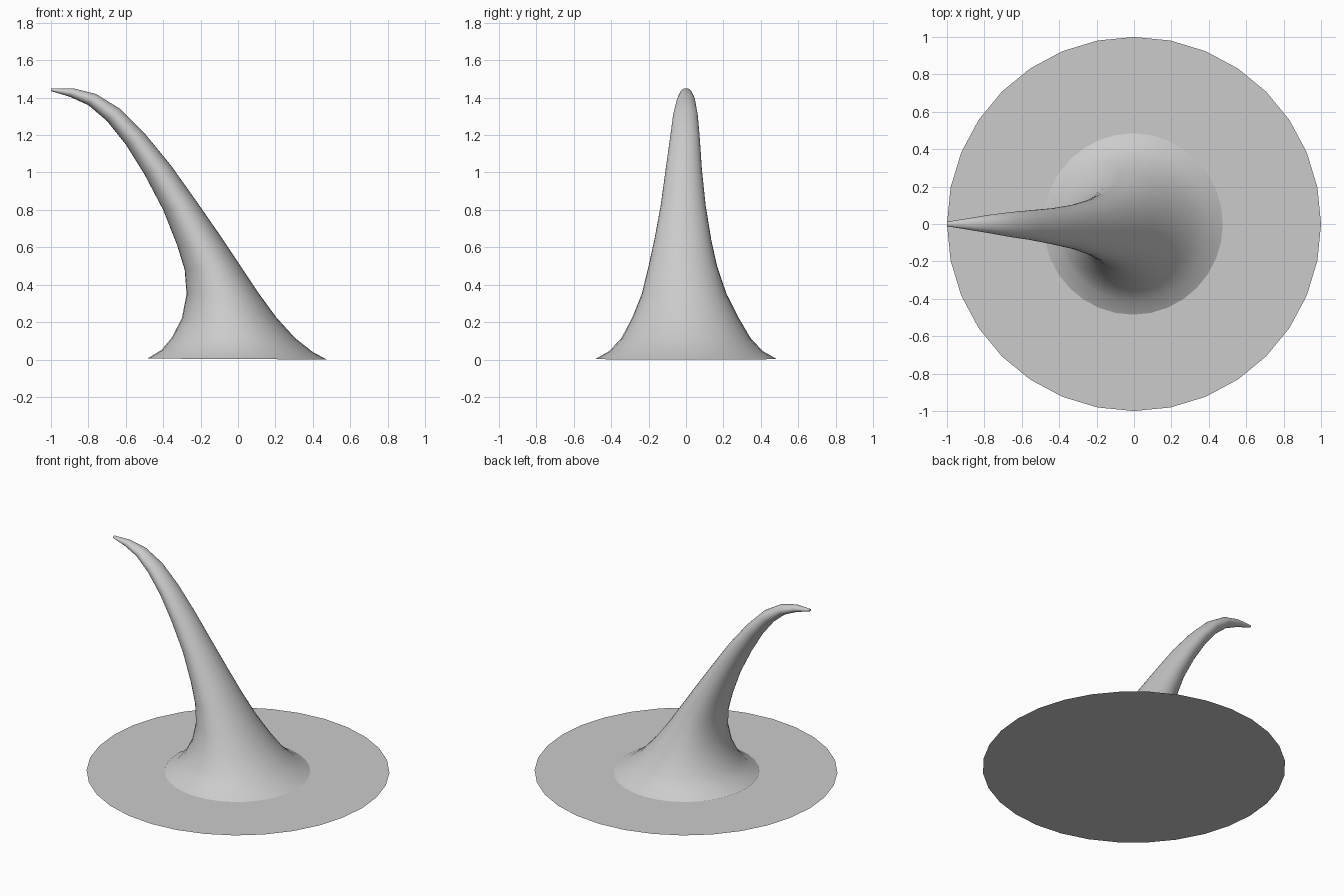
import bpy, bmesh, math

if "Cube" in bpy.data.objects:
    bpy.data.objects.remove(bpy.data.objects["Cube"])

SIDES = 32


def make_object(name, bm):
    bmesh.ops.recalc_face_normals(bm, faces=bm.faces)
    mesh = bpy.data.meshes.new(name)
    bm.to_mesh(mesh)
    bm.free()
    obj = bpy.data.objects.new(name, mesh)
    bpy.context.collection.objects.link(obj)
    return obj


# Flat round base sheet
bm = bmesh.new()
bmesh.ops.create_circle(bm, cap_ends=True, segments=SIDES, radius=1.0)
base = make_object("base_disc", bm)
for f in base.data.polygons:
    if f.normal.z < 0:
        base.data.flip_normals()

# Curved horn: inner edge (x, z), outer edge (x, z), half width in y, y offset
sections = [
    (-.485, .005, .475, .0, .485, 0),
    (-.41, .05, .40, .04, .41, 0),
    (-.355, .115, .305, .115, .345, 0),
    (-.30, .22, .205, .225, .285, -.003),
    (-.275, .35, .11, .355, .226, -.01),
    (-.285, .48, .0, .52, .183, -.017),
    (-.325, .61, -.10, .67, .152, -.017),
    (-.40, .80, -.225, .85, .12, -.015),
    (-.50, .99, -.36, 1.04, .097, -.012),
    (-.60, 1.15, -.50, 1.21, .08, -.006),
    (-.70, 1.275, -.63, 1.34, .066, -.003),
    (-.80, 1.36, -.76, 1.42, .048, 0),
    (-.90, 1.405, -.88, 1.45, .03, 0),
    (-1.0, 1.435, -1.0, 1.45, .012, 0),
]
bm = bmesh.new()
rings = []
for x0, z0, x1, z1, w, cy in sections:
    ring = []
    for i in range(SIDES):
        a = 2 * math.pi * i / SIDES
        t = (1 + math.cos(a)) / 2
        ring.append(bm.verts.new((x0 + (x1 - x0) * t,
                                  cy + w * math.sin(a),
                                  z0 + (z1 - z0) * t)))
    rings.append(ring)
for lo, hi in zip(rings, rings[1:]):
    for i in range(SIDES):
        j = (i + 1) % SIDES
        bm.faces.new((lo[i], lo[j], hi[j], hi[i]))
bm.faces.new(rings[-1])
horn = make_object("curved_horn", bm)

# Smooth shading on the horn
bpy.context.view_layer.objects.active = horn
horn.select_set(True)
bpy.ops.object.shade_smooth_by_angle(angle=math.radians(50))
